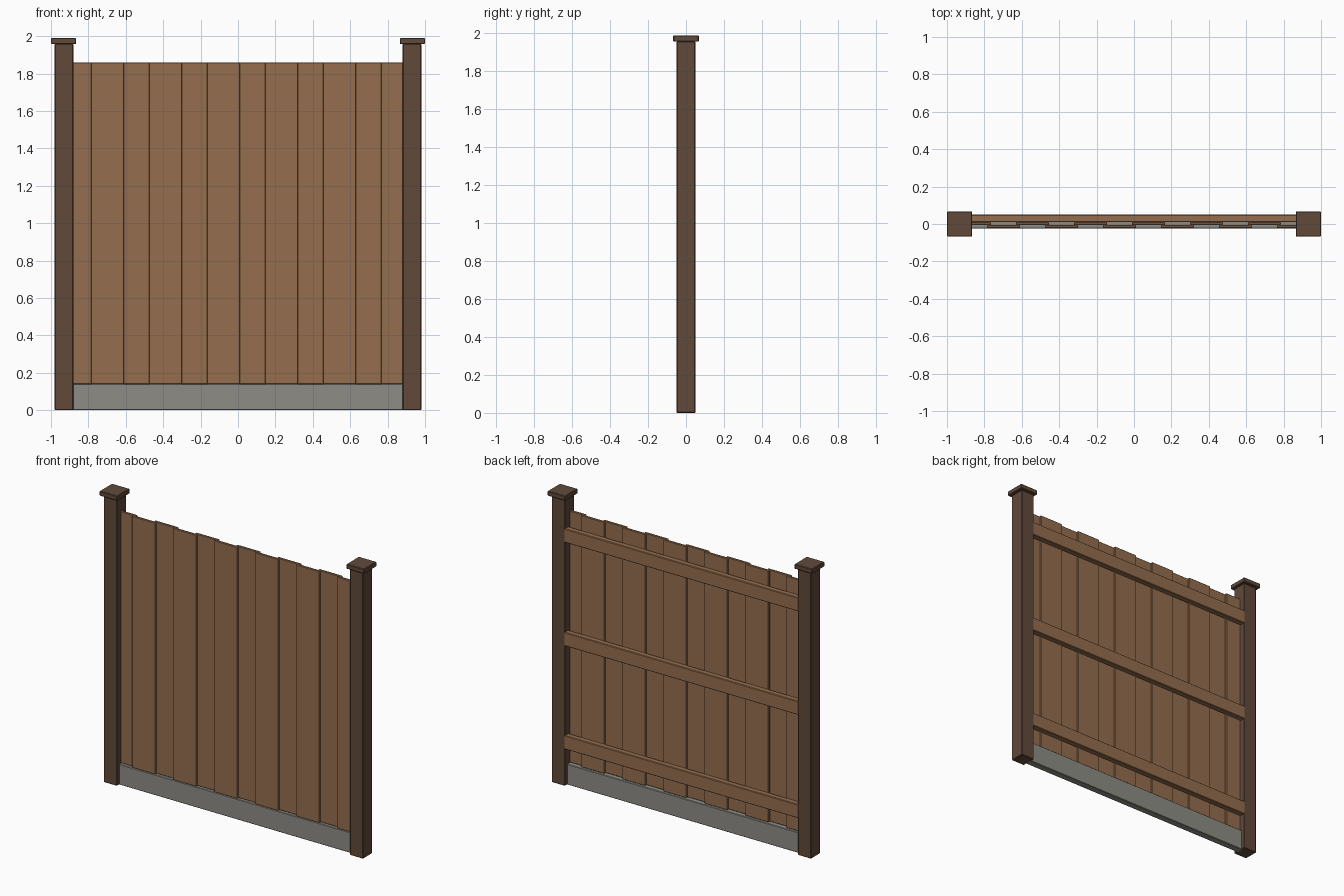
import bpy

if "Cube" in bpy.data.objects:
    bpy.data.objects.remove(bpy.data.objects["Cube"])


def material(name, rgb):
    m = bpy.data.materials.new(name)
    m.diffuse_color = (*rgb, 1.0)
    m.use_nodes = True
    m.node_tree.nodes["Principled BSDF"].inputs["Base Color"].default_value = m.diffuse_color
    return m


wood = material("warm brown timber", (0.30, 0.156, 0.077))
dark = material("dark brown post timber", (0.119, 0.068, 0.042))
concrete = material("grey concrete", (0.27, 0.265, 0.238))


def box(name, x, y, z, mat, bevel=0.0):
    """Box from (min, max) ranges, with an optional small chamfer."""
    centre = [(r[0] + r[1]) / 2 for r in (x, y, z)]
    bpy.ops.mesh.primitive_cube_add(size=1, location=centre)
    ob = bpy.context.object
    ob.name = name
    ob.scale = [r[1] - r[0] for r in (x, y, z)]
    bpy.ops.object.transform_apply(location=False, rotation=False, scale=True)
    ob.data.materials.append(mat)
    if bevel:
        mod = ob.modifiers.new("chamfer", 'BEVEL')
        mod.width = bevel
        mod.segments = 1
    return ob


# Posts with flat caps
for side, s in (("left", -1), ("right", 1)):
    c = 0.93 * s
    box(side + "_post", (c - 0.05, c + 0.05), (-0.05, 0.05), (0, 1.958), dark, 0.004)
    c = 0.9325 * s
    box(side + "_post_cap", (c - 0.0675, c + 0.0675), (-0.0675, 0.0675), (1.957, 1.99), dark, 0.004)

# Concrete gravel board between the posts
box("gravel_board", (-0.89, 0.89), (-0.024, 0.024), (0, 0.14), concrete, 0.003)

# Overlapping boards, alternating between a back and a front layer
for i in range(12):
    c = (i - 5.5) * 0.155
    front = i % 2 == 1
    y = (-0.022, -0.006) if front else (-0.006, 0.010)
    box(("front" if front else "back") + f"_board_{i + 1}",
        (c - 0.089, c + 0.089), y, (0.14, 1.86), wood, 0.004)

# Three horizontal rails across the back
for name, z in (("lower", 0.298), ("middle", 1.003), ("upper", 1.71)):
    box(name + "_rail", (-0.885, 0.885), (0.010, 0.050), (z - 0.047, z + 0.047), wood, 0.004)
